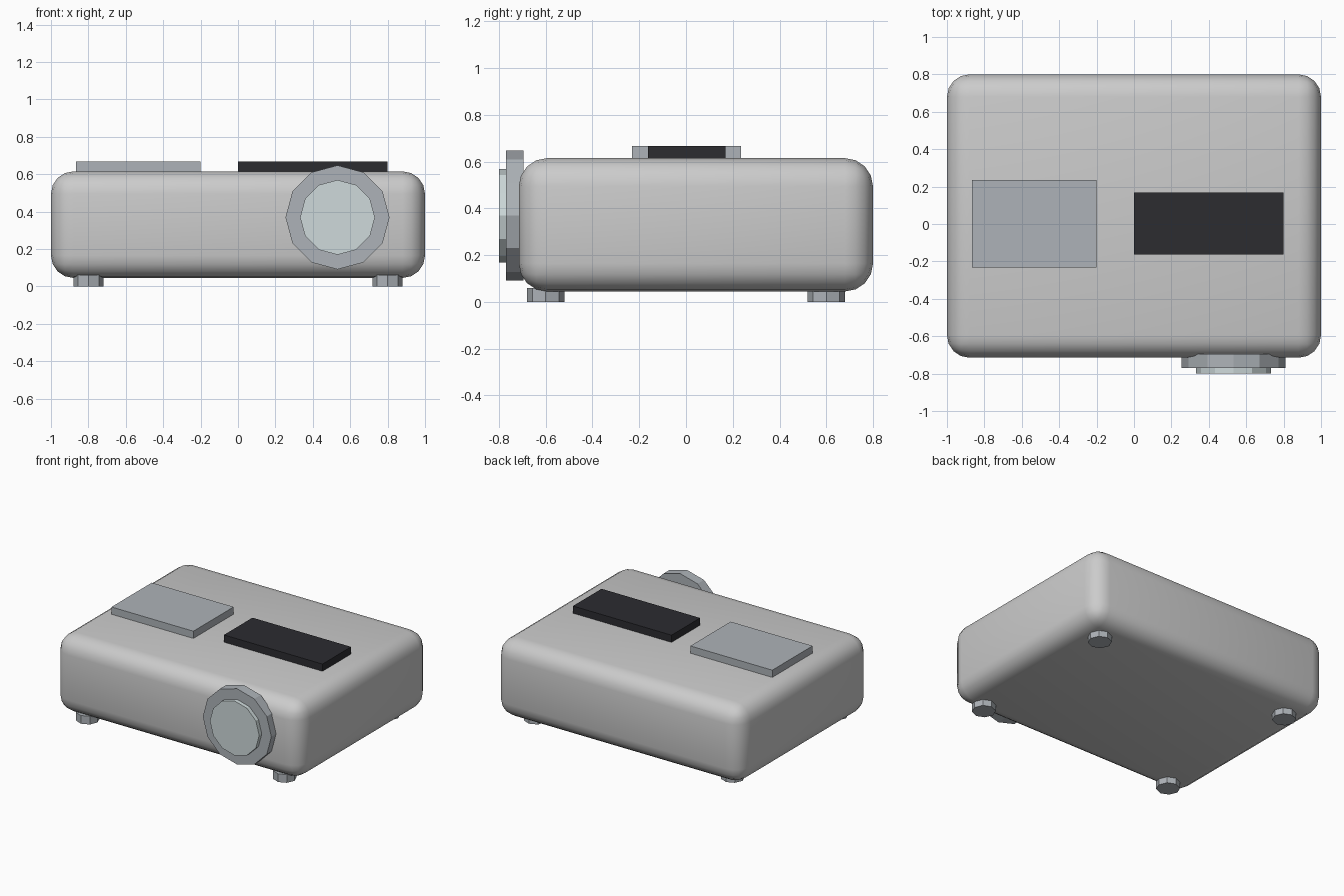
import bpy, math

if "Cube" in bpy.data.objects:
    bpy.data.objects.remove(bpy.data.objects["Cube"])


def material(name, rgb):
    m = bpy.data.materials.new(name)
    m.diffuse_color = (*rgb, 1)
    m.use_nodes = True
    m.node_tree.nodes["Principled BSDF"].inputs["Base Color"].default_value = m.diffuse_color
    return m


def finish(name, mat):
    o = bpy.context.object
    o.name = name
    if mat:
        o.data.materials.append(mat)
    return o


def box(name, lo, hi, mat=None):
    bpy.ops.mesh.primitive_cube_add(size=1, location=[(a + b) / 2 for a, b in zip(lo, hi)])
    o = finish(name, mat)
    o.scale = [b - a for a, b in zip(lo, hi)]
    bpy.ops.object.transform_apply(location=False, rotation=False, scale=True)
    return o


def disc(name, sides, radius, depth, loc, mat=None, rot=(0, 0, 0)):
    bpy.ops.mesh.primitive_cylinder_add(vertices=sides, radius=radius, depth=depth,
                                        location=loc, rotation=rot)
    return finish(name, mat)


steel = material("steel", (0.42, 0.45, 0.48))
glass = material("glass", (0.62, 0.70, 0.71))
black = material("black", (0.025, 0.025, 0.03))

# Rounded housing
body = box("housing", (-1, -0.715, 0.045), (1, 0.8, 0.615))
bevel = body.modifiers.new("round", 'BEVEL')
bevel.width = 0.12
bevel.segments = 4
bpy.ops.object.modifier_apply(modifier="round")
bpy.ops.object.shade_smooth_by_angle(angle=math.radians(35))

# Top panels
box("control_panel", (-0.865, -0.232, 0.60), (-0.2, 0.235, 0.668), steel)
box("vent_panel", (0, -0.163, 0.60), (0.8, 0.168, 0.668), black)

# Lens: mounting ring and protruding glass
front = (math.pi / 2, 0, 0)
disc("lens_ring", 12, 0.278, 0.075, (0.532, -0.7325, 0.369), steel, front)
disc("lens_glass", 12, 0.2, 0.08, (0.532, -0.76, 0.369), glass, front)

# Four feet
for x in (-0.8, 0.8):
    for y in (-0.6, 0.6):
        disc("foot", 8, 0.08, 0.06, (x, y, 0.03), steel)
